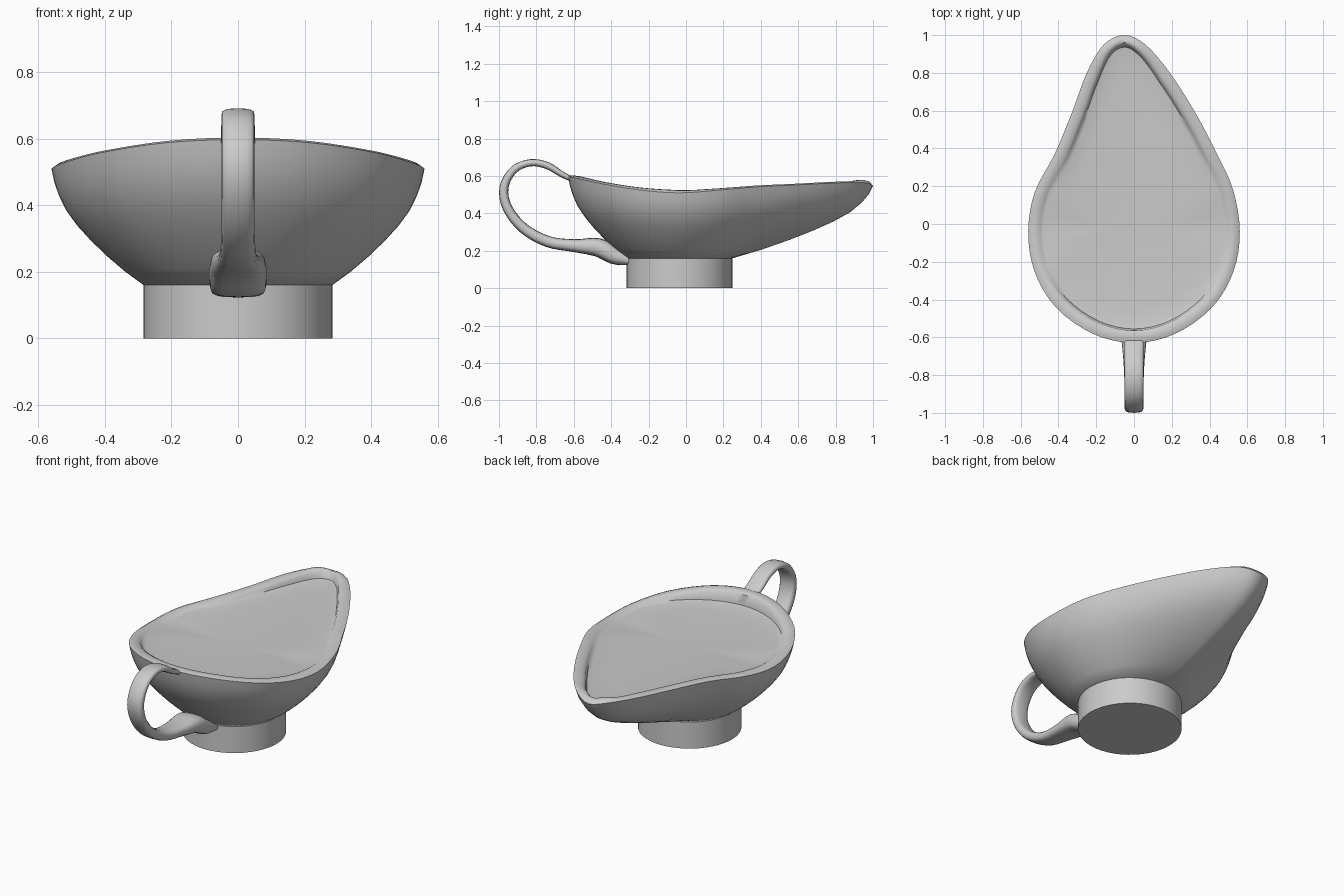
import bpy, bmesh, math
from mathutils import Vector

if "Cube" in bpy.data.objects:
    bpy.data.objects.remove(bpy.data.objects["Cube"])


def spline(pts, steps, closed):
    """Catmull-Rom samples through points of any dimension."""
    n = len(pts)
    get = (lambda i: pts[i % n]) if closed else (lambda i: pts[max(0, min(n - 1, i))])
    out = []
    for i in range(n if closed else n - 1):
        p = [Vector(get(i + k)) for k in (-1, 0, 1, 2)]
        for s in range(steps):
            t = s / steps
            out.append(0.5 * (2 * p[1] + (p[2] - p[0]) * t
                              + (2 * p[0] - 5 * p[1] + 4 * p[2] - p[3]) * t ** 2
                              + (3 * p[1] - p[0] - 3 * p[2] + p[3]) * t ** 3))
    if not closed:
        out.append(Vector(pts[-1]))
    return out


def loft(name, rings, angle):
    """Skin a list of equal closed rings and cap both ends."""
    bm = bmesh.new()
    vs = [[bm.verts.new(p) for p in r] for r in rings]
    n = len(vs[0])
    for a, b in zip(vs, vs[1:]):
        for i in range(n):
            j = (i + 1) % n
            bm.faces.new((a[i], a[j], b[j], b[i]))
    bm.faces.new(vs[0][::-1])
    bm.faces.new(vs[-1])
    bmesh.ops.recalc_face_normals(bm, faces=bm.faces)
    me = bpy.data.meshes.new(name)
    bm.to_mesh(me)
    bm.free()
    ob = bpy.data.objects.new(name, me)
    bpy.context.collection.objects.link(ob)
    bpy.ops.object.select_all(action='DESELECT')
    ob.select_set(True)
    bpy.context.view_layer.objects.active = ob
    bpy.ops.object.shade_smooth_by_angle(angle=math.radians(angle))
    return ob


# Teardrop rim outline, slightly lopsided at the spout
rim = spline([
    (0, -.63, .597), (.22, -.58, .587), (.415, -.44, .557), (.527, -.25, .526),
    (.56, -.04, .51), (.525, .18, .525), (.44, .37, .542), (.33, .58, .552),
    (.19, .80, .563), (.06, .95, .565), (-.05, 1.0, .547), (-.16, .95, .565),
    (-.25, .80, .563), (-.325, .60, .552), (-.42, .37, .542), (-.525, .17, .525),
    (-.56, -.04, .51), (-.527, -.25, .526), (-.415, -.44, .557), (-.22, -.58, .587)],
    4, True)
R, CY, FOOT_TOP = .283, -.035, .16

# Bowl: outer wall flaring from the foot, lip, then nearly full interior
rings = []
foot_ring = []
for p in rim:
    a = math.atan2(p.y - CY, p.x)
    foot_ring.append(Vector((R * math.cos(a), CY + R * math.sin(a), FOOT_TOP)))
for t, h in ((0, 0), (.2, .115), (.4, .25), (.57, .38), (.72, .51), (.84, .64),
             (.92, .77), (.97, .885), (1, 1)):
    rings.append([Vector((f.x + (p.x - f.x) * t, f.y + (p.y - f.y) * t,
                          f.z + (p.z - f.z) * h)) for f, p in zip(foot_ring, rim)])


def inset(d, dz):
    """Rim outline moved inwards; the crest stands proud along the sides."""
    ring, n = [], len(rim)
    for i, p in enumerate(rim):
        tan = rim[(i + 1) % n] - rim[i - 1]
        nrm = Vector((-tan.y, tan.x, 0)).normalized()
        k = d * (1 - .25 * max(0, min(1, (p.y - .8) * 5)))
        side = max(0, 1 - abs(p.y + .1) / .4)
        ring.append(p + nrm * k + Vector((0, 0, dz + min(1, d / .03) *
                                          (.012 * side + .2 * max(0, p.y - .9)))))
    return ring


rings += [inset(.02, .006), inset(.05, .004), inset(.066, -.006)]
inner = rings[-1]
for s, z in ((.985, .53), (.95, .525), (.8, .52), (.6, .516), (.4, .513),
             (.2, .511), (.03, .51)):
    rings.append([Vector((p.x * s, p.y * s, min(z, p.z - .002))) for p in inner])
loft("bowl", rings, 50)

# Foot: plain round pedestal
loft("foot", [[Vector((R * math.cos(2 * math.pi * i / 48),
                       CY + R * math.sin(2 * math.pi * i / 48), z))
               for i in range(48)] for z in (0, .08, .168)], 40)

# Handle: swept loop; each station is y, z, half width, half thickness
stations = spline([
    (-.59, .575, .052, .012), (-.66, .607, .051, .016), (-.74, .655, .05, .019),
    (-.83, .671, .05, .019), (-.92, .634, .05, .021), (-.973, .54, .05, .024),
    (-.955, .43, .05, .026), (-.87, .322, .05, .028), (-.74, .25, .055, .03),
    (-.6, .228, .068, .034), (-.47, .218, .084, .05), (-.38, .172, .087, .045),
    (-.30, .147, .08, .025)], 4, False)
rings = []
for i, (y, z, w, th) in enumerate(stations):
    a, b = stations[max(0, i - 1)], stations[min(len(stations) - 1, i + 1)]
    d = Vector((0, b[0] - a[0], b[1] - a[1])).normalized()
    up = Vector((0, -d.z, d.y))
    ring = []
    for k in range(16):
        c, s = math.cos(k * math.pi / 8), math.sin(k * math.pi / 8)
        sx = math.copysign(abs(c) ** .7, c) * w
        sy = math.copysign(abs(s) ** .7, s) * th
        ring.append(Vector((sx, y, z)) + up * sy)
    rings.append(ring)
loft("handle", rings, 60)
